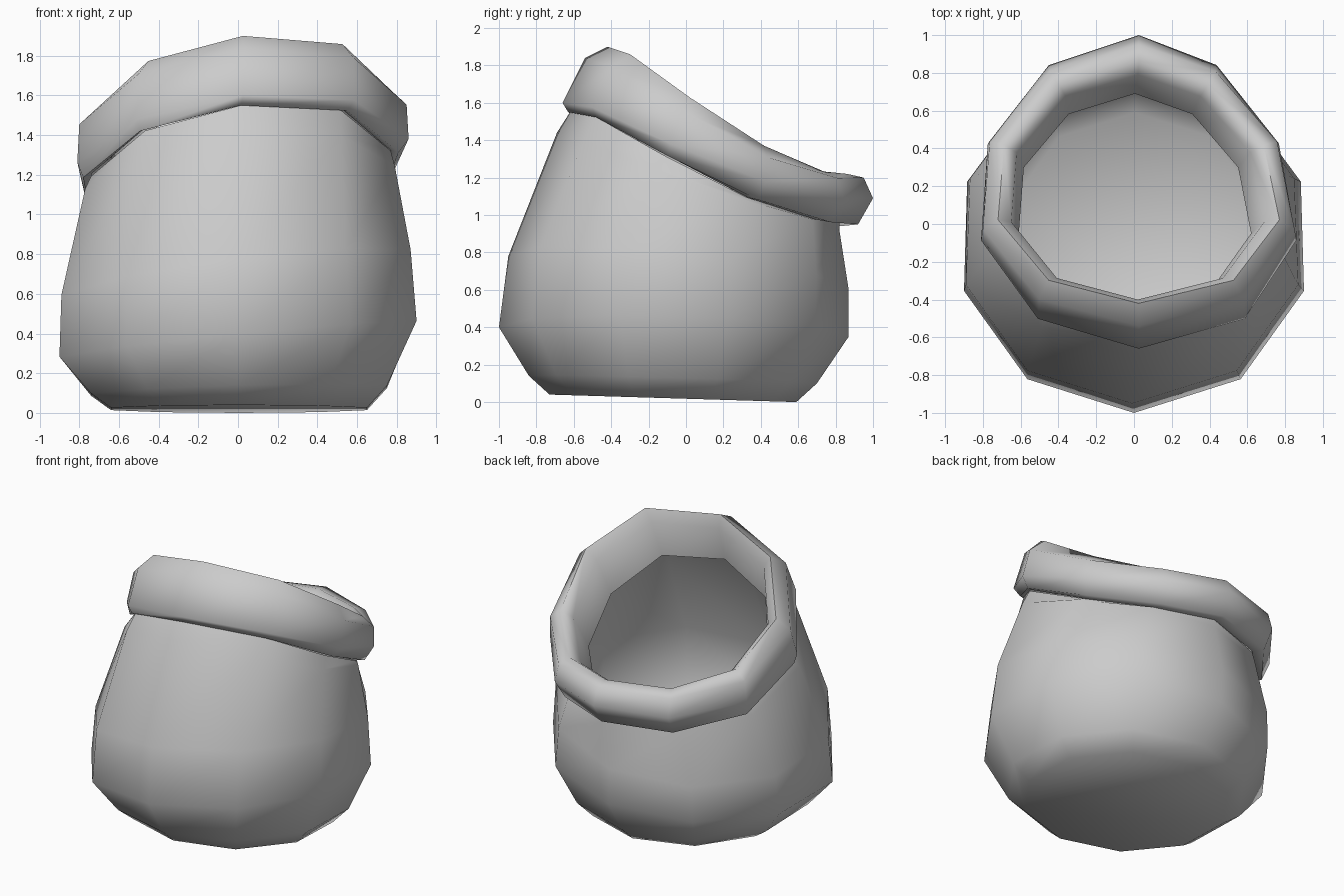
import bpy, bmesh, math

if "Cube" in bpy.data.objects:
    bpy.data.objects.remove(bpy.data.objects["Cube"])

SIDES = 10


def ring(bm, front, back, left, right, taper=(0, 0), twist=0.0):
    """Warped decagon: front/back give (y, z), left/right give (x, z); taper is (left, right)."""
    cx, rx = (left[0] + right[0]) / 2, (right[0] - left[0]) / 2 / math.cos(math.radians(18))
    cy, ry = (front[0] + back[0]) / 2, (back[0] - front[0]) / 2
    verts = []
    for i in range(SIDES):
        a = math.radians(90) + 2 * math.pi * i / SIDES
        c, s = math.cos(a), math.sin(a)
        z = ((left[1] + right[1]) / 2 * c * c + (front[1] + back[1]) / 2 * s * s
             + (right[1] - left[1]) / 2 * c + (back[1] - front[1]) / 2 * s
             - twist * max(c, 0) * s)
        t = taper[1] if c > 0 else taper[0]
        verts.append(bm.verts.new((cx + rx * c * (1 - t * (s + 0.31)), cy + ry * s, z)))
    return verts


def lofted(name, sections, cap_start=False, angle=60):
    bm = bmesh.new()
    rings = [ring(bm, *sec) for sec in sections]
    for lo, hi in zip(rings, rings[1:]):
        for i in range(SIDES):
            j = (i + 1) % SIDES
            bm.faces.new((lo[i], lo[j], hi[j], hi[i]))
    if cap_start:
        bm.faces.new(rings[0][::-1])
    mesh = bpy.data.meshes.new(name)
    bm.to_mesh(mesh)
    bm.free()
    obj = bpy.data.objects.new(name, mesh)
    bpy.context.collection.objects.link(obj)
    bpy.ops.object.select_all(action='DESELECT')
    obj.select_set(True)
    bpy.context.view_layer.objects.active = obj
    bpy.ops.object.shade_smooth_by_angle(angle=math.radians(angle))
    return obj


# Slumped hollow sack body, from the base up to the underside of the rim
lofted("sack_body", [
    ((-0.73, 0.04), (0.59, 0.00), (-0.64, 0.02), (0.65, 0.02)),
    ((-0.84, 0.14), (0.70, 0.10), (-0.74, 0.09), (0.75, 0.13)),
    ((-1.00, 0.40), (0.87, 0.35), (-0.90, 0.27), (0.90, 0.46), (0.03, 0.03)),
    ((-0.95, 0.78), (0.87, 0.60), (-0.89, 0.56), (0.87, 0.80), (0.04, 0.04)),
    ((-0.69, 1.44), (0.82, 0.92), (-0.77, 1.04), (0.79, 1.16), (0.06, 0.12)),
    ((-0.62, 1.55), (0.82, 0.97), (-0.74, 1.09), (0.77, 1.20), (0.07, 0.16), 0.08),
], cap_start=True)

# Thick rolled rim, from its underside over the crest and down inside
T, W = (0.07, 0.18), 0.08
lofted("rolled_rim", [
    ((-0.60, 1.56), (0.82, 0.97), (-0.74, 1.10), (0.77, 1.20), T, W),
    ((-0.63, 1.55), (0.92, 0.95), (-0.78, 1.08), (0.81, 1.19), T, W),
    ((-0.66, 1.60), (1.00, 1.09), (-0.81, 1.17), (0.86, 1.27), T, W),
    ((-0.54, 1.84), (0.95, 1.20), (-0.80, 1.34), (0.85, 1.42), T, W),
    ((-0.42, 1.90), (0.86, 1.22), (-0.72, 1.41), (0.77, 1.49), T, W),
    ((-0.40, 1.81), (0.79, 1.17), (-0.65, 1.36), (0.69, 1.43), T, W),
    ((-0.44, 1.58), (0.69, 1.02), (-0.61, 1.13), (0.62, 1.20), T, W),
], angle=80)
